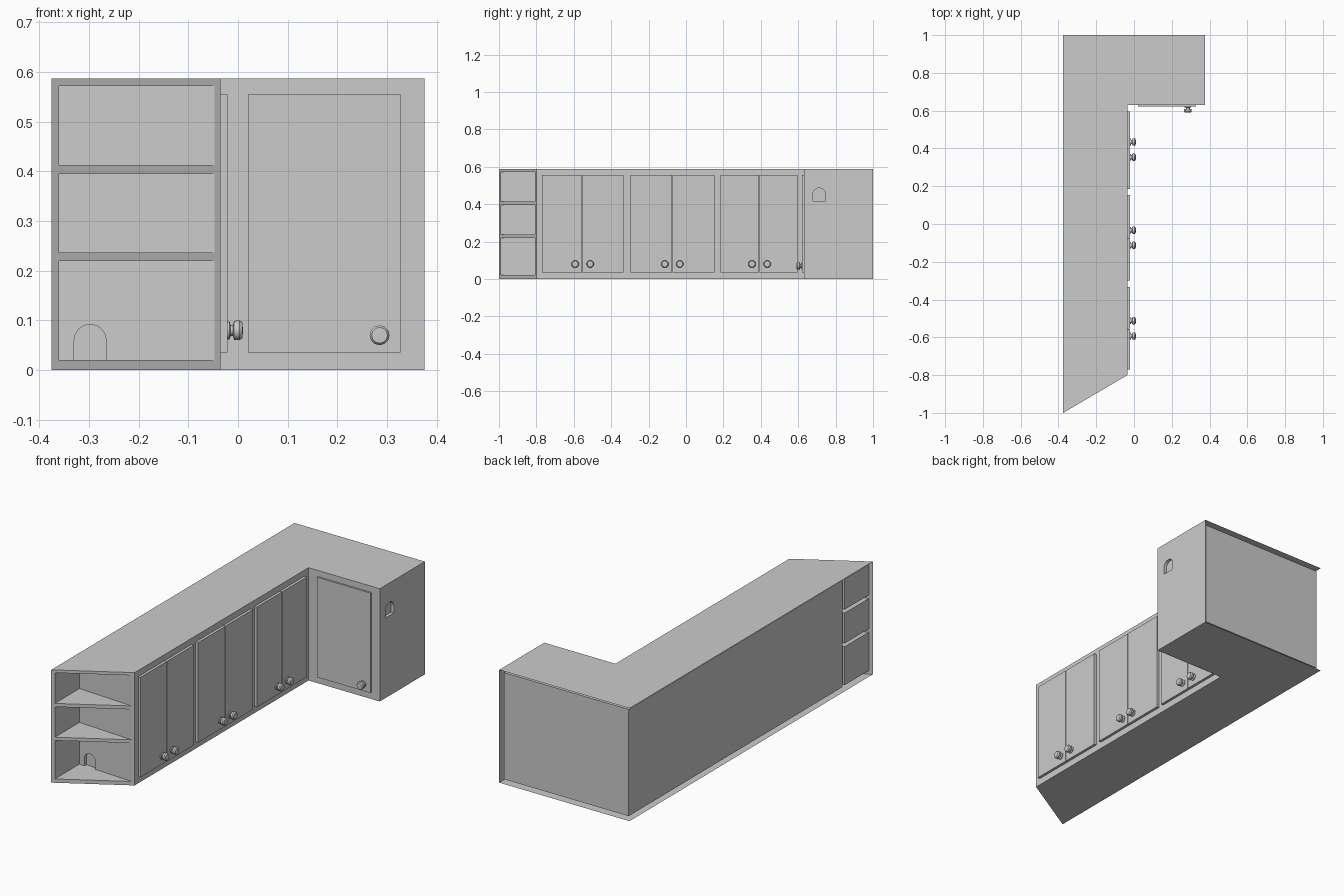
import bpy, bmesh, math
from mathutils import Matrix, Vector

if "Cube" in bpy.data.objects:
    bpy.data.objects.remove(bpy.data.objects["Cube"])

H = 0.587      # cabinet height
T = 0.016      # board thickness


def finish(bm, name):
    bmesh.ops.remove_doubles(bm, verts=bm.verts, dist=1e-5)
    bmesh.ops.recalc_face_normals(bm, faces=bm.faces)
    me = bpy.data.meshes.new(name)
    bm.to_mesh(me)
    bm.free()
    ob = bpy.data.objects.new(name, me)
    bpy.context.collection.objects.link(ob)
    return ob


def face(bm, pts):
    return bm.faces.new([bm.verts.new(p) for p in pts])


def wall(bm, a, b, z0, z1):
    face(bm, [(*a, z0), (*b, z0), (*b, z1), (*a, z1)])


def prism(bm, outline, z0, z1):
    f = face(bm, [(x, y, z0) for x, y in outline])
    r = bmesh.ops.extrude_face_region(bm, geom=[f], use_keep_orig=True)
    vs = [v for v in r['geom'] if isinstance(v, bmesh.types.BMVert)]
    bmesh.ops.translate(bm, verts=vs, vec=(0, 0, z1 - z0))


def arch_wall(bm, a, b, z0, z1, s0, s1, height, inward):
    """Wall from a to b whose bottom edge has an arched hole from s0 to s1, with a short tunnel."""
    a, b = Vector((*a, 0)), Vector((*b, 0))
    d = (b - a).normalized()
    r = (s1 - s0) / 2
    mid = (s0 + s1) / 2
    prof = [(s0, z0)]
    for i in range(9):
        t = math.pi * (1 - i / 8)
        prof.append((mid + r * math.cos(t), z0 + height - r + r * math.sin(t)))
    prof.append((s1, z0))
    arch = [a + d * s + Vector((0, 0, z)) for s, z in prof]
    up = lambda p, z: p + Vector((0, 0, z))
    face(bm, [up(a, z0)] + arch + [up(b, z0), up(b, z1), up(a, z1)])
    off = Vector(inward)
    for p, q in zip(arch, arch[1:]):
        face(bm, [p, q, q + off, p + off])
    face(bm, [arch[-1], arch[0], arch[0] + off, arch[-1] + off])


# Outer shell: top, bottom and visible fronts, open towards the room walls
L = [(-.375, -1), (-.035, -.80), (-.035, .63), (.375, .63), (.375, 1), (-.375, 1)]
bm = bmesh.new()
for z in (0, H):
    face(bm, [(x, y, z) for x, y in L])
wall(bm, L[1], L[2], 0, H)
wall(bm, L[2], L[3], 0, H)
wall(bm, L[3], L[4], 0, .417)
arch_wall(bm, L[3], L[4], .417, H, .048, .115, .07, (-T, 0, 0))

# Slanted end with three open shelf pockets
diag = lambda x: (x, -1 + (x + .375) * .2 / .34)
xs = [-.375, -.36, -.047, -.035]
zs = [0, .02, .22, .237, .395, .413, .572, H]
corner = (-.36, -.79)
A, B = diag(xs[1]), diag(xs[2])
for j in range(7):
    z0, z1 = zs[j], zs[j + 1]
    for i in range(3):
        if i == 1 and j % 2:
            for z in (z0, z1):
                face(bm, [(*A, z), (*B, z), (*corner, z)])
            wall(bm, A, corner, z0, z1)
            if j == 1:
                arch_wall(bm, corner, B, z0, z1, .03, .095, .072, (0, T, 0))
            else:
                wall(bm, corner, B, z0, z1)
        else:
            wall(bm, diag(xs[i]), diag(xs[i + 1]), z0, z1)
finish(bm, "cabinet_shell")

# Inner carcass, set in behind the shell by one board thickness
bm = bmesh.new()
prism(bm, [(-.375 + T, -.772), (-.035 - T, -.772), (-.035 - T, .63 + T),
           (.375 - T, .63 + T), (.375 - T, 1 - T), (-.375 + T, 1 - T)], T, H - T)
finish(bm, "inner_carcass")


# Doors
def door(name, x0, x1, y0, y1):
    bm = bmesh.new()
    prism(bm, [(x0, y0), (x1, y0), (x1, y1), (x0, y1)], .035, .555)
    finish(bm, name)


# Knobs: turned profile (radius, distance from the door)
def knob(name, loc, rot):
    prof = [(0, 0), (.018, 0), (.018, .004), (.011, .006), (.011, .011),
            (.019, .013), (.020, .024), (.016, .030), (0, .031)]
    bm = bmesh.new()
    vs = [bm.verts.new((r, 0, z)) for r, z in prof]
    es = [bm.edges.new(e) for e in zip(vs, vs[1:])]
    bmesh.ops.spin(bm, geom=vs + es, cent=(0, 0, 0), axis=(0, 0, 1),
                   angle=2 * math.pi, steps=12)
    bmesh.ops.transform(bm, verts=bm.verts, matrix=Matrix.Translation(loc) @ rot)
    ob = finish(bm, name)
    bpy.context.view_layer.objects.active = ob
    ob.select_set(True)
    bpy.ops.object.shade_smooth_by_angle(angle=math.radians(35))
    ob.select_set(False)


to_right = Matrix.Rotation(math.pi / 2, 4, 'Y')
to_front = Matrix.Rotation(math.pi / 2, 4, 'X')
for n, (y0, ym, y1, k0, k1) in enumerate([(-.77, -.555, -.333, -.593, -.512),
                                          (-.298, -.073, .153, -.113, -.033),
                                          (.185, .392, .595, .353, .434)]):
    door(f"door_{n}_a", -.036, -.021, y0, ym - .002)
    door(f"door_{n}_b", -.036, -.021, ym + .002, y1)
    knob(f"knob_{n}_a", (-.021, k0, .08), to_right)
    knob(f"knob_{n}_b", (-.021, k1, .08), to_right)
door("corner_door", .02, .327, .621, .631)
knob("corner_knob", (.285, .621, .07), to_front)
